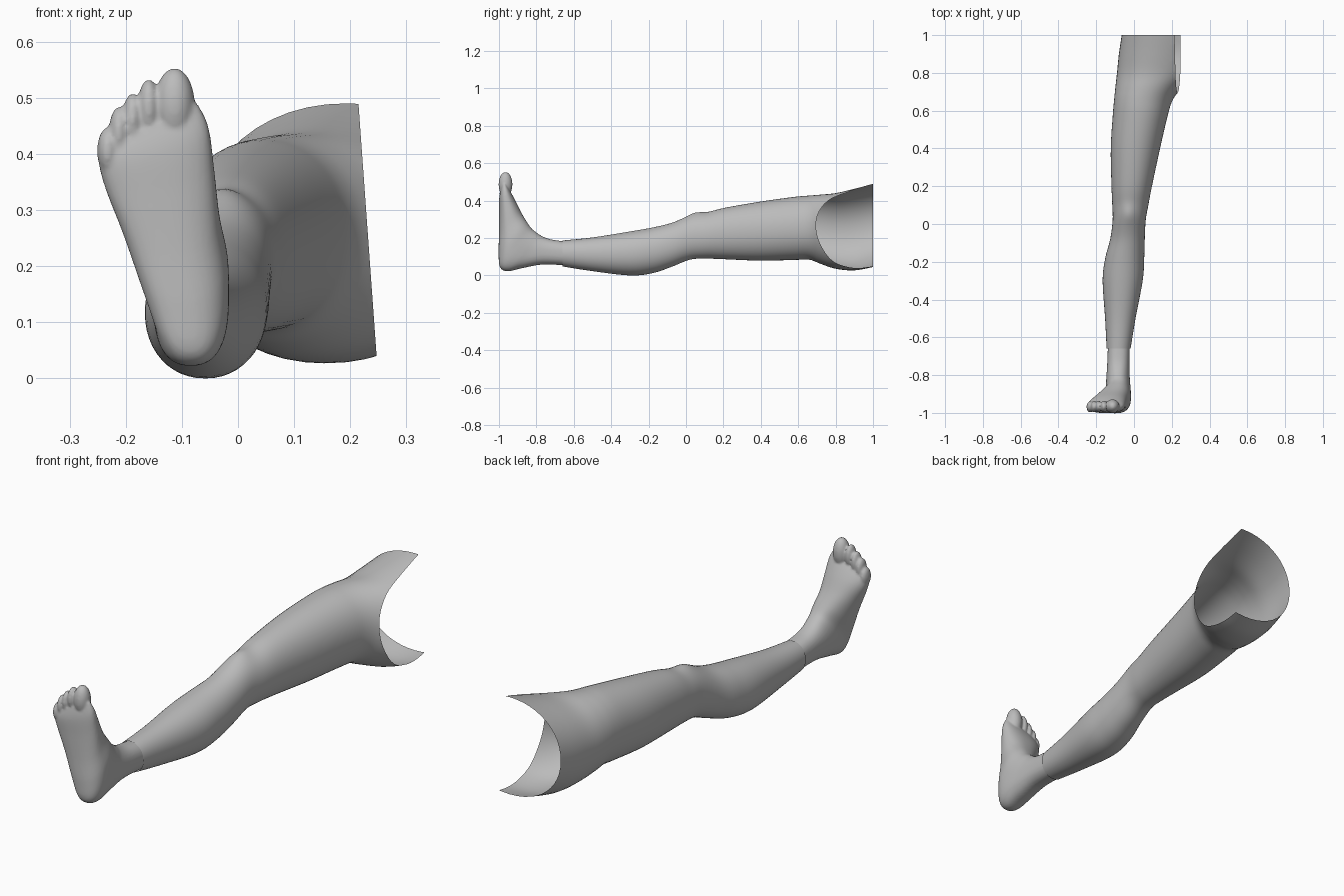
import bpy, bmesh, math
from mathutils import Vector

if "Cube" in bpy.data.objects:
    bpy.data.objects.remove(bpy.data.objects["Cube"], do_unlink=True)

GREY = (0.5, 0.5, 0.5, 1)
skin = bpy.data.materials.new("plain grey")
skin.use_nodes = True
skin.diffuse_color = GREY
bsdf = skin.node_tree.nodes["Principled BSDF"]
bsdf.inputs["Base Color"].default_value = GREY
bsdf.inputs["Roughness"].default_value = 0.6
SIDES = 48


def smooth_rows(rows, steps):
    """Catmull-Rom interpolation between table rows."""
    out = []
    for i in range(len(rows) - 1):
        a, b, c, d = (rows[max(0, min(len(rows) - 1, i + k))] for k in (-1, 0, 1, 2))
        for s in range(steps):
            t = s / steps
            out.append([q + t / 2 * (r - p + t * (2*p - 5*q + 4*r - u + t * (3*(q - r) + u - p)))
                        for p, q, r, u in zip(a, b, c, d)])
    return out + [list(rows[-1])]


def loft(bm, rings, capped):
    loops = [[bm.verts.new(p) for p in ring] for ring in rings]
    for lo, hi in zip(loops, loops[1:]):
        for i in range(SIDES):
            j = (i + 1) % SIDES
            bm.faces.new((lo[i], lo[j], hi[j], hi[i]))
    if capped:
        bm.faces.new(loops[0])
        bm.faces.new(loops[-1])
    bmesh.ops.recalc_face_normals(bm, faces=bm.faces)


def finish(bm, name):
    mesh = bpy.data.meshes.new(name)
    bm.to_mesh(mesh)
    bm.free()
    mesh.materials.append(skin)
    mesh.shade_smooth()
    obj = bpy.data.objects.new(name, mesh)
    bpy.context.collection.objects.link(obj)
    return obj


def rounded(a, power):
    """Point on a unit superellipse."""
    c, s = math.cos(a), math.sin(a)
    return (math.copysign(abs(c) ** (2 / power), c), math.copysign(abs(s) ** (2 / power), s))


# Leg sections: y, x min, x max, z bottom, z top
leg_rows = [
    (-0.66, -0.145, -0.018, 0.048, 0.187), (-0.5, -0.153, 0.008, 0.023, 0.203),
    (-0.3, -0.166, 0.046, 0.0, 0.235), (-0.18, -0.152, 0.054, 0.012, 0.256),
    (-0.08, -0.126, 0.057, 0.045, 0.28), (0.02, -0.113, 0.062, 0.084, 0.318),
    (0.1, -0.115, 0.076, 0.09, 0.332), (0.2, -0.119, 0.095, 0.087, 0.36),
    (0.4, -0.123, 0.138, 0.079, 0.395), (0.58, -0.112, 0.18, 0.083, 0.42),
    (0.66, -0.105, 0.207, 0.084, 0.427), (0.72, -0.099, 0.255, 0.062, 0.432),
    (0.8, -0.09, 0.34, 0.036, 0.44), (0.9, -0.08, 0.4, 0.027, 0.463),
    (1.0, -0.065, 0.455, 0.045, 0.49)]


def leg_ring(row):
    y, x0, x1, z0, z1 = row
    ring = []
    for i in range(SIDES):
        c, s = rounded(math.tau * i / SIDES, 2.1)
        p = Vector(((x0 + x1) / 2 + c * (x1 - x0) / 2, y, (z0 + z1) / 2 + s * (z1 - z0) / 2))
        # kneecap swelling on the upper side
        if s > 0:
            p.z += 0.012 * math.exp(-((p.x + 0.03) / 0.04) ** 2 - ((y - 0.06) / 0.05) ** 2)
        ring.append(p)
    return ring


bm = bmesh.new()
loft(bm, [leg_ring(r) for r in smooth_rows(leg_rows, 5)], False)
# Open inner hip: trim along a slightly leaning plane
bmesh.ops.bisect_plane(bm, geom=bm.verts[:] + bm.edges[:] + bm.faces[:], dist=0.0001,
                       plane_co=(0.215, 0, 0.485), plane_no=(1, 0, 0.072), clear_outer=True)
finish(bm, "leg")

# Foot sections fanning from ankle to toes:
# instep y, z, sole y, z, x min, x max, slant toward the little toe
foot_rows = [
    (-0.64, 0.181, -0.64, 0.054, -0.138, -0.022, 0), (-0.72, 0.192, -0.77, 0.058, -0.142, -0.024, 0),
    (-0.77, 0.21, -0.88, 0.038, -0.147, -0.022, 0), (-0.8, 0.23, -0.955, 0.022, -0.15, -0.018, 0),
    (-0.825, 0.25, -0.995, 0.045, -0.155, -0.016, 0), (-0.85, 0.285, -1.002, 0.12, -0.178, -0.018, 0),
    (-0.88, 0.335, -1.0, 0.22, -0.208, -0.032, 0), (-0.91, 0.395, -1.0, 0.32, -0.238, -0.042, 0.1),
    (-0.937, 0.44, -1.0, 0.4, -0.249, -0.052, 0.25), (-0.957, 0.465, -0.99, 0.45, -0.235, -0.072, 0.4)]


def foot_ring(row):
    ty, tz, by, bz, x0, x1, slant = row
    ring = []
    for i in range(SIDES):
        c, s = rounded(math.tau * i / SIDES, 2.4)
        dx = c * (x1 - x0) / 2
        ring.append(((x0 + x1) / 2 + dx, (ty + by) / 2 + s * (ty - by) / 2,
                     (tz + bz) / 2 + s * (tz - bz) / 2 + slant * dx))
    return ring


bm = bmesh.new()
loft(bm, [foot_ring(r) for r in smooth_rows(foot_rows, 5)], True)
# Toes: x, y, z, half width, half depth, half length
toes = [(-0.113, -0.965, 0.487, 0.036, 0.037, 0.066), (-0.159, -0.966, 0.482, 0.02, 0.031, 0.051),
        (-0.188, -0.966, 0.46, 0.018, 0.03, 0.048), (-0.212, -0.967, 0.438, 0.018, 0.03, 0.046),
        (-0.232, -0.968, 0.405, 0.019, 0.03, 0.042)]
for x, y, z, rx, ry, rz in toes:
    ball = bmesh.ops.create_uvsphere(bm, u_segments=24, v_segments=16, radius=1)
    for v in ball["verts"]:
        v.co = Vector((x + v.co.x * rx, y + v.co.y * ry, z + v.co.z * rz))
foot = finish(bm, "foot")

# Fuse foot and toes into one soft surface
fuse = foot.modifiers.new("fuse", "REMESH")
fuse.mode = "VOXEL"
fuse.voxel_size = 0.005
fuse.use_smooth_shade = True
soften = foot.modifiers.new("soften", "SMOOTH")
soften.factor = 0.5
soften.iterations = 5
